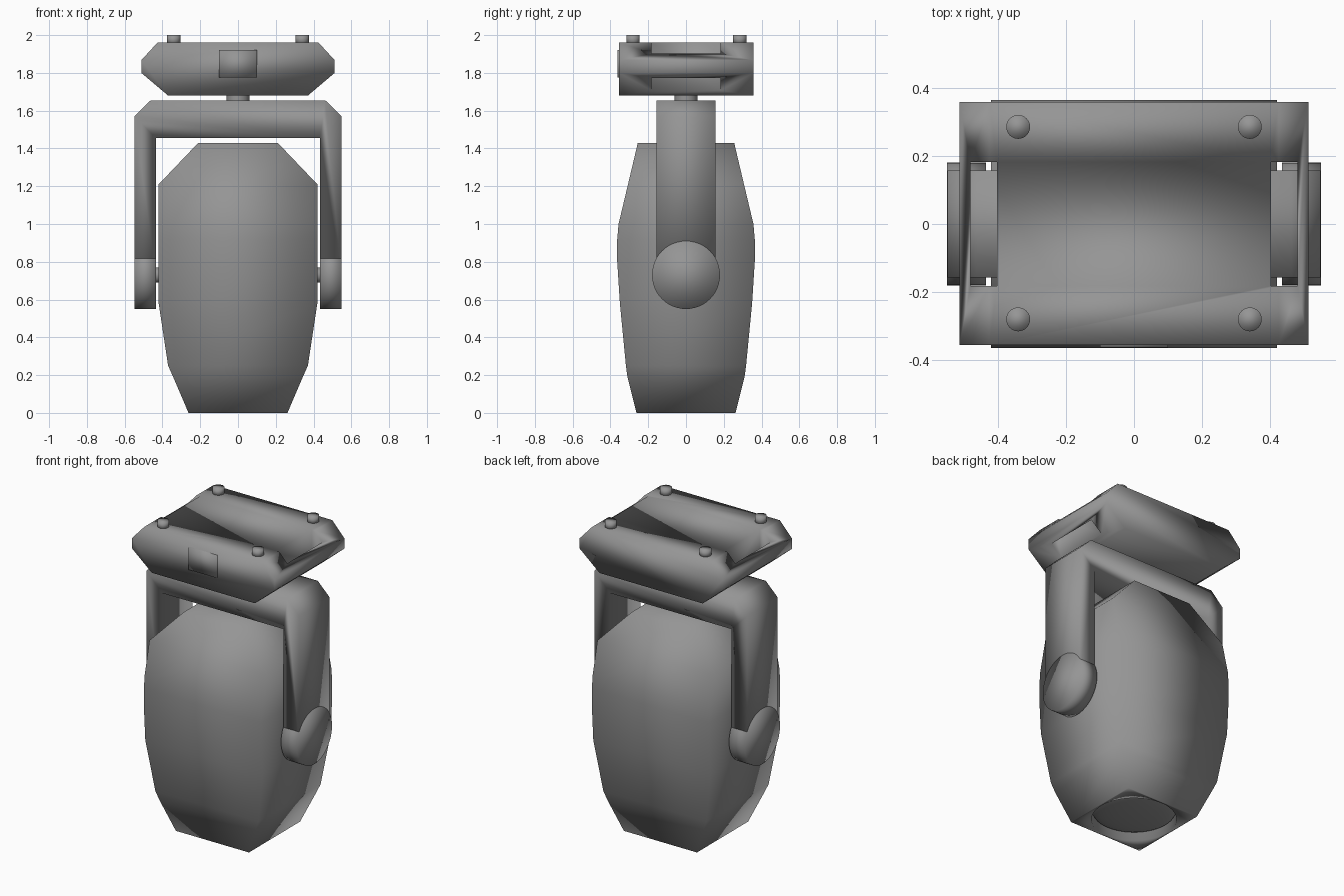
import bpy, bmesh, math
from mathutils import Matrix

if "Cube" in bpy.data.objects:
    bpy.data.objects.remove(bpy.data.objects["Cube"])

# Dark grey housing finish
housing = bpy.data.materials.new("dark_grey")
housing.diffuse_color = (.3, .3, .3, 1)
housing.use_nodes = True
housing.node_tree.nodes["Principled BSDF"].inputs["Base Color"].default_value = housing.diffuse_color


def finish(name, bm, angle=180):
    """Make an object; the housing is smooth shaded across its edges."""
    bmesh.ops.recalc_face_normals(bm, faces=bm.faces)
    mesh = bpy.data.meshes.new(name)
    bm.to_mesh(mesh)
    bm.free()
    mesh.materials.append(housing)
    obj = bpy.data.objects.new(name, mesh)
    bpy.context.collection.objects.link(obj)
    bpy.ops.object.select_all(action='DESELECT')
    bpy.context.view_layer.objects.active = obj
    obj.select_set(True)
    bpy.ops.object.shade_smooth_by_angle(angle=math.radians(angle))
    return obj


def extrude_profile(name, points, y0, y1):
    """Extrude an XZ outline along y."""
    bm = bmesh.new()
    face = bm.faces.new([bm.verts.new((x, y0, z)) for x, z in points])
    res = bmesh.ops.extrude_face_region(bm, geom=[face])
    verts = [v for v in res['geom'] if isinstance(v, bmesh.types.BMVert)]
    bmesh.ops.translate(bm, verts=verts, vec=(0, y1 - y0, 0))
    return finish(name, bm)


def cylinder(name, r, depth, loc, axis='Z', sides=32, angle=180):
    rot = Matrix.Rotation(math.pi / 2, 4, 'Y') if axis == 'X' else Matrix()
    bm = bmesh.new()
    bmesh.ops.create_cone(bm, cap_ends=True, segments=sides, radius1=r, radius2=r,
                          depth=depth, matrix=Matrix.Translation(loc) @ rot)
    return finish(name, bm, angle)


def box(name, lo, hi):
    bm = bmesh.new()
    bmesh.ops.create_cube(bm, size=1)
    for v in bm.verts:
        v.co = [(a + b) / 2 + c * (b - a) for a, b, c in zip(lo, hi, v.co)]
    return finish(name, bm)


def cut(target, cutter):
    mod = target.modifiers.new("cut", 'BOOLEAN')
    mod.operation = 'DIFFERENCE'
    mod.solver = 'EXACT'
    mod.object = cutter
    bpy.context.view_layer.objects.active = target
    bpy.ops.object.modifier_apply(modifier=mod.name)
    bpy.data.objects.remove(cutter)


def mirrored(half):
    return half + [(-x, z) for x, z in reversed(half)]


# Lamp head: stacked rectangles (z, half width, half depth)
rings = [(0, .262, .262), (.19, .343, .31), (.25, .37, .318), (.58, .42, .35),
         (.8, .42, .364), (.92, .42, .364), (1.0, .42, .357),
         (1.21, .42, .307), (1.43, .21, .255)]
bm = bmesh.new()
loops = [[bm.verts.new((sx * w, sy * d, z)) for sx, sy in ((-1, -1), (1, -1), (1, 1), (-1, 1))]
         for z, w, d in rings]
for a, b in zip(loops, loops[1:]):
    for i in range(4):
        j = (i + 1) % 4
        bm.faces.new((a[i], a[j], b[j], b[i]))
bm.faces.new(loops[-1])

# Round lens recess in the head's lower end
N = 48
rim, floor = [[bm.verts.new((.25 * math.cos(math.pi + math.tau * k / N),
                             .25 * math.sin(math.pi + math.tau * k / N), z))
               for k in range(N)] for z in (0, .06)]
for k in range(N):
    n, corner = (k + 1) % N, k * 4 // N
    bm.faces.new((rim[k], rim[n], loops[0][corner]))
    bm.faces.new((rim[k], rim[n], floor[n], floor[k]))
    if k % (N // 4) == 0:
        bm.faces.new((rim[k], loops[0][corner - 1], loops[0][corner]))
bm.faces.new(floor)
finish("lamp_head", bm)

# Front lens: shallow dome inside the recess
bm = bmesh.new()
bmesh.ops.create_uvsphere(bm, u_segments=48, v_segments=16, radius=.245)
bmesh.ops.delete(bm, geom=[v for v in bm.verts if v.co.z > .01], context='VERTS')
for v in bm.verts:
    v.co.z = v.co.z * .15 + .058
bmesh.ops.holes_fill(bm, edges=[e for e in bm.edges if e.is_boundary])
finish("lens", bm, 30)

# Yoke: U-shaped bracket with round ends and pivots
yoke = mirrored([(.435, .73), (.548, .73), (.548, 1.57), (.462, 1.655)])
yoke += [(-.435, 1.455), (.435, 1.455)]
extrude_profile("yoke", yoke, -.157, .157)
for side, s in (("left", -1), ("right", 1)):
    cylinder(side + "_arm_end", .18, .114, (s * .4915, 0, .73), 'X', 48)
    cylinder(side + "_pivot", .04, .08, (s * .42, 0, .73), 'X')

# Pan neck between yoke and base
cylinder("neck", .06, .06, (0, 0, 1.667), angle=30)

# Base with a carrying handle slot through each side
base = extrude_profile("base", mirrored([(.37, 1.68), (.512, 1.80), (.512, 1.867), (.425, 1.962)]),
                       -.355, .358)
for s in (-1, 1):
    xs = sorted((s * .402, s * .48))
    cut(base, box("slot_cutter", (xs[0], -.182, 1.6), (xs[1], .182, 2.1)))

# Display panel on the front of the base
box("display_panel", (-.1, -.363, 1.775), (.1, -.33, 1.92))

# Feet
for x in (-.34, .34):
    for y in (-.28, .285):
        cylinder("foot", .035, .05, (x, y, 1.975))
